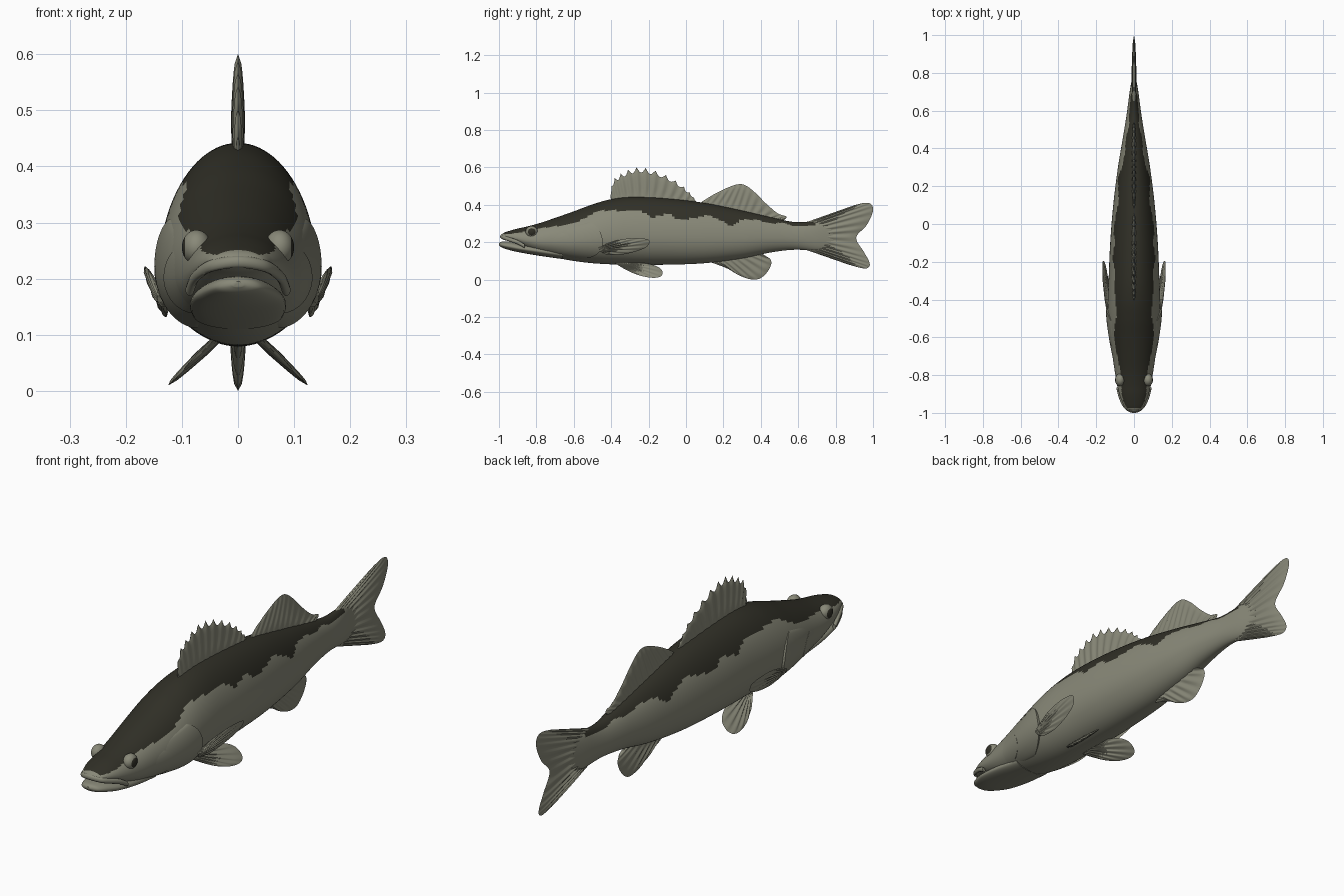
import bpy, bmesh
from math import sin, cos, pi, radians
from mathutils import Vector

cube = bpy.data.objects.get("Cube")
if cube:
    bpy.data.objects.remove(cube, do_unlink=True)


def material(name, rgb):
    m = bpy.data.materials.new(name)
    m.use_nodes = True
    m.diffuse_color = (*rgb, 1)
    bsdf = next(n for n in m.node_tree.nodes if n.type == 'BSDF_PRINCIPLED')
    bsdf.inputs["Base Color"].default_value = (*rgb, 1)
    bsdf.inputs["Roughness"].default_value = 0.7
    return m


PALE = material("pale olive", (0.25, 0.25, 0.19))
DARK = material("dark olive", (0.030, 0.029, 0.020))


def sample(points, t):
    """Smooth curve through the points, t from 0 to 1."""
    n = len(points) - 1
    f = min(max(t, 0), 1) * n
    i = min(int(f), n - 1)
    u = f - i
    a, b, c, d = (points[min(max(k, 0), n)] for k in range(i - 1, i + 3))
    return [q + 0.5 * u * (r - p + u * (2*p - 5*q + 4*r - s + u * (3*(q - r) + s - p)))
            for p, q, r, s in zip(a, b, c, d)]


def at_y(points, y):
    """Curve value where its first coordinate equals y."""
    lo, hi = 0, 1
    for _ in range(24):
        mid = (lo + hi) / 2
        if sample(points, mid)[0] < y:
            lo = mid
        else:
            hi = mid
    return sample(points, lo)


def section(station, angle, grow=0):
    """Point on an egg-shaped cross-section, angle 0 at the top."""
    y, top, bottom, width = station
    mid = bottom + 0.42 * (top - bottom)
    half = top - mid if cos(angle) > 0 else mid - bottom
    return Vector(((width + grow) * sin(angle), y, mid + (half + grow) * cos(angle)))


def finish(name, bm, mats=(PALE,), rule=None):
    bmesh.ops.remove_doubles(bm, verts=bm.verts, dist=0.0003)
    bmesh.ops.recalc_face_normals(bm, faces=bm.faces)
    if rule:
        for f in bm.faces:
            f.material_index = int(rule(f.calc_center_median()))
    mesh = bpy.data.meshes.new(name)
    bm.to_mesh(mesh)
    bm.free()
    for m in mats:
        mesh.materials.append(m)
    ob = bpy.data.objects.new(name, mesh)
    bpy.context.collection.objects.link(ob)
    bpy.ops.object.select_all(action='DESELECT')
    ob.select_set(True)
    bpy.context.view_layer.objects.active = ob
    bpy.ops.object.shade_smooth_by_angle(angle=radians(50))
    return ob


def grid(bm, rows, closed=False):
    verts = [[bm.verts.new(p) for p in row] for row in rows]
    for r0, r1 in zip(verts, verts[1:]):
        for j in range(len(r0) - (not closed)):
            k = (j + 1) % len(r0)
            bm.faces.new((r0[j], r0[k], r1[k], r1[j]))
    return verts


def loft(name, stations, rings, sides, mats=(PALE,), rule=None):
    bm = bmesh.new()
    rows = [[section(sample(stations, i / rings), 2 * pi * j / sides) for j in range(sides)]
            for i in range(rings + 1)]
    verts = grid(bm, rows, closed=True)
    bm.faces.new(verts[0])
    bm.faces.new(verts[-1])
    return finish(name, bm, mats, rule)


# Body: y, top, bottom, half width
BODY = [(-.99, .238, .222, .012), (-.975, .25, .213, .045), (-.94, .262, .203, .063),
        (-.9, .273, .183, .078), (-.85, .284, .16, .09), (-.78, .303, .135, .102),
        (-.7, .33, .118, .114), (-.6, .365, .1, .13), (-.5, .402, .088, .139),
        (-.4, .43, .082, .139), (-.28, .442, .08, .134), (-.1, .434, .08, .126),
        (.1, .41, .088, .11), (.3, .37, .113, .085), (.45, .335, .145, .06),
        (.58, .308, .16, .039), (.7, .312, .155, .023), (.79, .3, .17, .007)]

# Lower edge of the dark back
EDGE = [(-1, .24), (-.9, .25), (-.8, .272), (-.7, .285), (-.6, .302), (-.53, .335),
        (-.47, .365), (-.4, .37), (-.3, .365), (-.24, .368), (-.18, .335), (-.1, .35),
        (-.03, .322), (.05, .33), (.12, .34), (.2, .308), (.25, .29), (.3, .32),
        (.38, .318), (.45, .3), (.52, .303), (.58, .288), (.7, .292), (.8, .3)]


def is_back(c):
    return -.972 < c.y < .69 and c.z > at_y(EDGE, c.y)[1]


loft("body", BODY, 220, 88, (PALE, DARK), is_back)

# Lower jaw and upper lip
loft("lower_jaw", [(-1, .195, .185, .01), (-.985, .203, .172, .04), (-.94, .204, .157, .063),
                   (-.88, .196, .144, .08), (-.78, .185, .127, .086), (-.66, .17, .11, .08)], 40, 40)
LIP = [(.086, -.865, .18), (.078, -.9, .2), (.064, -.94, .214), (.043, -.972, .224), (0, -.986, .23)]
LIP += [(-x, y, z) for x, y, z in LIP[-2::-1]]
bm = bmesh.new()
rows = []
for i in range(41):
    p = Vector(sample(LIP, i / 40))
    out = Vector((p.x, p.y + .87, 0)).normalized()
    rows.append([p + out * .008 * cos(a * pi / 5) + Vector((0, 0, .011 * sin(a * pi / 5)))
                 for a in range(10)])
ends = grid(bm, rows, closed=True)
bm.faces.new(ends[0])
bm.faces.new(ends[-1])
finish("upper_lip", bm)


# Cheek plates that rise from the head and drop off at the rear edge
def cheek_plate(name, side, front, rear, bulge, a0, a1):
    bm = bmesh.new()
    rows = []
    n, m = 24, 28
    for j in range(m + 1):
        v = j / m
        angle = radians(a0 + (a1 - a0) * v)
        back = rear - .1 * abs(2 * v - .9) ** 2.2
        row = []
        for i in range(n + 2):
            u = min(i / n, 1)
            grow = -.004 + bulge * u ** .8 * sin(pi * v) ** .4
            if i > n:
                grow = -.012
            p = section(at_y(BODY, front + (back - front) * u), angle, grow)
            row.append((p.x * side, p.y, p.z))
        rows.append(row)
    grid(bm, rows)
    finish(name, bm)


# Fins: ribbed sheets between a base curve and a tip curve, both in (y, z)
def fin(name, base, tip, rays, thick, place=lambda y, z: 0, side=1, notch=0.0):
    bm = bmesh.new()
    cols, rows = rays * 6, 10
    for face in (1, -1):
        sheet = []
        for i in range(cols + 1):
            s = i / cols
            b, e = Vector(sample(base, s)), Vector(sample(tip, s))
            e = e.lerp(b, notch * abs(sin(pi * rays * s)))
            line = []
            for j in range(rows + 1):
                t = j / rows
                p = b.lerp(e, t)
                rib = 1 + .35 * cos(2 * pi * rays * s) * min(1, 3 * t)
                rim = max(0, sin(pi * s)) ** .35 * (1 - t ** 6) ** .5
                h = thick * rib * rim * (1 - .45 * t)
                line.append((side * (place(*p) + face * h), p.x, p.y))
            sheet.append(line)
        grid(bm, sheet)
    finish(name, bm)


fin("spiny_dorsal_fin", [(-.4, .42), (-.2, .43), (.05, .41)],
    [(-.405, .45), (-.39, .53), (-.34, .572), (-.27, .6), (-.19, .592), (-.1, .556),
     (-.02, .505), (.03, .455), (.055, .42)], 13, .011, notch=.17)
fin("soft_dorsal_fin", [(.07, .4), (.3, .355), (.52, .315)],
    [(.09, .42), (.16, .462), (.23, .495), (.28, .51), (.32, .503), (.37, .465),
     (.43, .405), (.49, .355), (.535, .338), (.53, .322)], 14, .01)
fin("anal_fin", [(.12, .105), (.25, .12), (.4, .145)],
    [(.14, .09), (.22, .06), (.28, .025), (.34, .003), (.39, .004), (.43, .035),
     (.455, .08), (.45, .11), (.42, .13)], 9, .012)
fin("tail_fin", [(.64, .306), (.65, .23), (.64, .16)],
    [(.9, .398), (.96, .411), (.993, .4), (.998, .36), (.965, .29), (.91, .225), (.95, .15),
     (.978, .1), (.98, .07), (.95, .06), (.87, .08)], 14, .0125)

for word, side in (("left", 1), ("right", -1)):
    cheek_plate(word + "_gill_cover", side, -.72, -.445, .014, 58, 150)
    cheek_plate(word + "_cheek", side, -.8, -.6, .008, 68, 145)
    fin(word + "_pelvic_fin", [(-.39, .095), (-.36, .095), (-.33, .095)],
        [(-.36, .075), (-.3, .042), (-.24, .02), (-.18, .01), (-.14, .015), (-.125, .035),
         (-.14, .062), (-.2, .085), (-.3, .095)], 8, .011,
        lambda y, z: .04 + (.09 - z) * 1.05, side)
    fin(word + "_pectoral_fin", [(-.47, .17), (-.465, .16), (-.46, .15)],
        [(-.43, .19), (-.36, .212), (-.28, .222), (-.21, .217), (-.195, .2), (-.215, .172),
         (-.28, .147), (-.36, .132), (-.43, .135)], 8, .008,
        lambda y, z: .124 + (z - .13) * .35 + (y + .46) * .05, side)

    # Eye with a dark pupil facing outward
    bm = bmesh.new()
    bmesh.ops.create_uvsphere(bm, u_segments=32, v_segments=24, radius=1)
    centre = Vector((side * .074, -.825, .256))
    for v in bm.verts:
        pole = Vector((v.co.z * .026, v.co.x * .033, v.co.y * .031))
        v.co = centre + pole
    finish(word + "_eye", bm, (PALE, DARK),
           lambda c: (c.x - centre.x) * side > .021)
